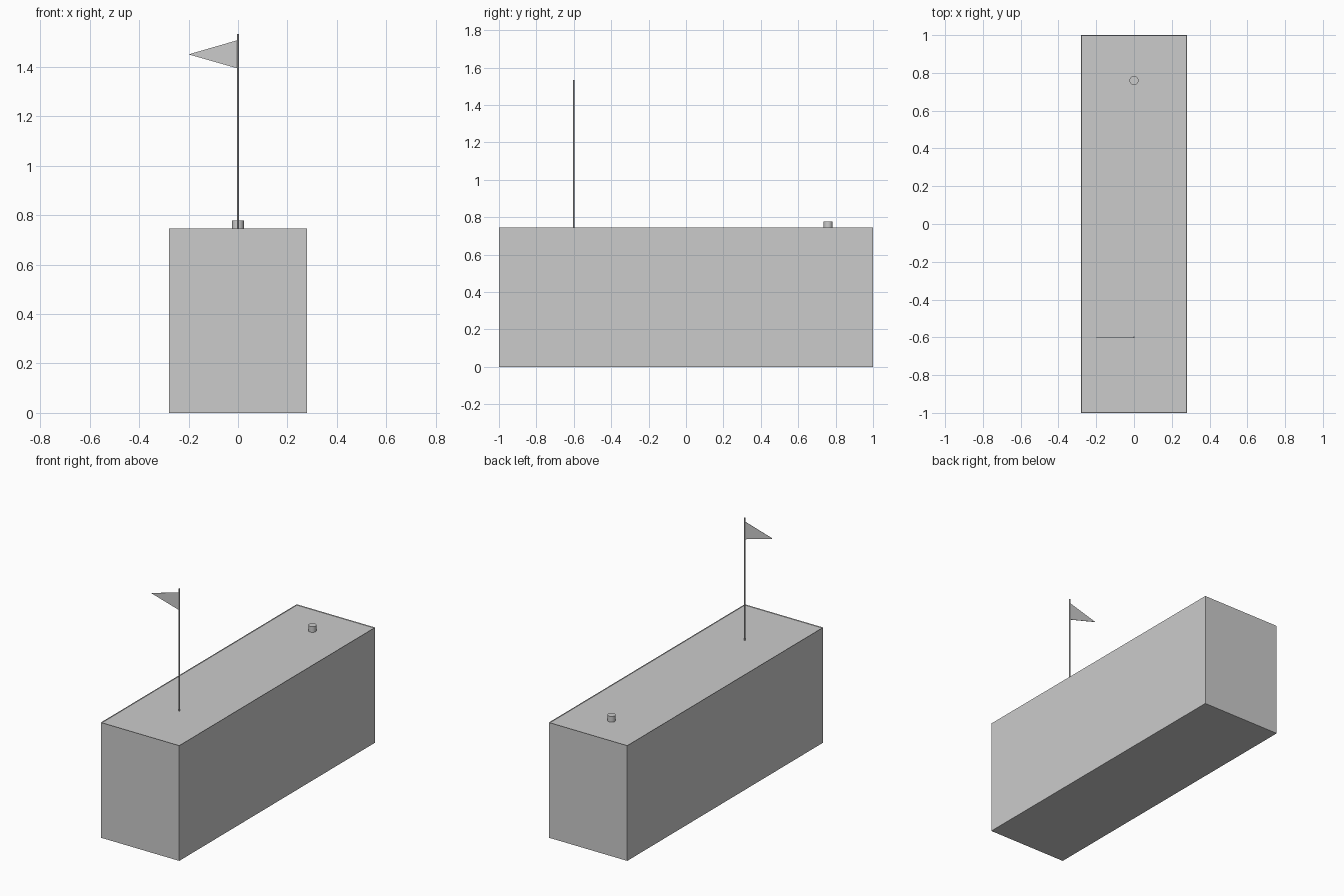
import bpy, bmesh

if "Cube" in bpy.data.objects:
    bpy.data.objects.remove(bpy.data.objects["Cube"])

TOP = 0.745


def finish(bm, name):
    bmesh.ops.recalc_face_normals(bm, faces=bm.faces)
    mesh = bpy.data.meshes.new(name)
    bm.to_mesh(mesh)
    bm.free()
    obj = bpy.data.objects.new(name, mesh)
    bpy.context.collection.objects.link(obj)
    return obj


def cylinder(name, radius, y, z0, z1, sides):
    bpy.ops.mesh.primitive_cylinder_add(vertices=sides, radius=radius, depth=z1 - z0,
                                        location=(0, y, (z0 + z1) / 2))
    bpy.context.object.name = name
    bpy.ops.object.shade_smooth_by_angle()


# Long box body with a hairline rim around its top panel
bm = bmesh.new()
bmesh.ops.create_cube(bm, size=1)
for v in bm.verts:
    v.co = (v.co.x * 0.56, v.co.y * 2, (v.co.z + 0.5) * TOP)
bm.normal_update()
top = [f for f in bm.faces if f.normal.z > 0.9]
bmesh.ops.inset_region(bm, faces=top, thickness=0.004, depth=0)
for v in top[0].verts:
    v.co.z -= 0.004
finish(bm, "box_body")

# Flag pole and round top knob
cylinder("flag_pole", 0.004, -0.6, TOP - 0.004, 1.533, 12)
cylinder("top_knob", 0.024, 0.76, TOP - 0.004, 0.778, 24)

# Thin triangular pennant
bm = bmesh.new()
verts = [bm.verts.new((x, -0.601, z)) for x, z in ((0, 1.508), (-0.2, 1.45), (0, 1.393))]
face = bm.faces.new(verts)
ext = bmesh.ops.extrude_face_region(bm, geom=[face], use_keep_orig=True)
for g in ext["geom"]:
    if isinstance(g, bmesh.types.BMVert):
        g.co.y += 0.002
finish(bm, "pennant")
